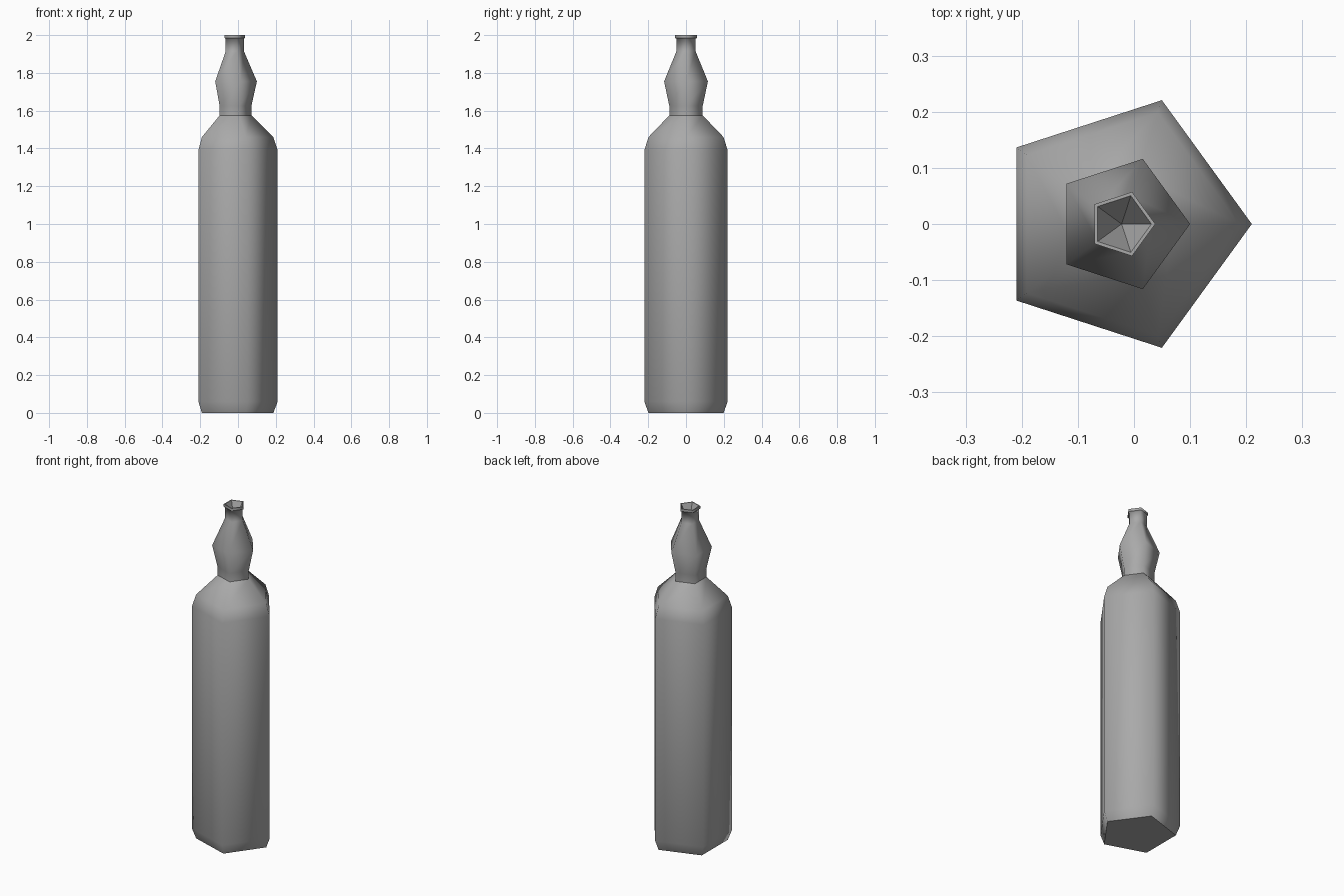
import bpy, bmesh
from math import cos, sin, tau

SIDES = 5
CENTRE_X = -0.022

cube = bpy.data.objects.get("Cube")
if cube:
    bpy.data.objects.remove(cube, do_unlink=True)

grey = bpy.data.materials.new("mid grey")
grey.use_nodes = True
colour = (0.4, 0.4, 0.4, 1)
grey.diffuse_color = colour
grey.node_tree.nodes["Principled BSDF"].inputs["Base Color"].default_value = colour


def lathe(name, profile, sharp_rings=(), base=False, apex=None):
    """Five-sided shell through (radius, height) rings; sharp_rings lists creased rings."""
    bm = bmesh.new()
    rings = [[bm.verts.new((CENTRE_X + r * cos(tau * i / SIDES),
                            r * sin(tau * i / SIDES), z)) for i in range(SIDES)]
             for r, z in profile]
    for low, high in zip(rings, rings[1:]):
        for i in range(SIDES):
            j = (i + 1) % SIDES
            bm.faces.new((low[i], low[j], high[j], high[i])).smooth = True
    if base:
        bm.faces.new(rings[0][::-1])
    if apex is not None:
        tip = bm.verts.new((CENTRE_X, 0, apex))
        for i in range(SIDES):
            bm.faces.new((rings[-1][i], rings[-1][(i + 1) % SIDES], tip))
    for k in sharp_rings:
        for i in range(SIDES):
            edge = bm.edges.get((rings[k][i], rings[k][(i + 1) % SIDES]))
            edge.smooth = False
    mesh = bpy.data.meshes.new(name)
    bm.to_mesh(mesh)
    bm.free()
    mesh.materials.append(grey)
    obj = bpy.data.objects.new(name, mesh)
    bpy.context.collection.objects.link(obj)
    return obj


# Body with chamfered foot and sloping shoulder
lathe("bottle_body",
      [(0.209, 0), (0.232, 0.06), (0.232, 1.39), (0.209, 1.46), (0.093, 1.575)],
      sharp_rings=[0], base=True)

# Bulging neck, thin lip and funnel-shaped mouth
lathe("bottle_neck",
      [(0.093, 1.575), (0.093, 1.625), (0.122, 1.755), (0.053, 1.915),
       (0.053, 1.98), (0.06, 1.985), (0.06, 2.0), (0.053, 2.0)],
      sharp_rings=[5, 6, 7], apex=1.88)
